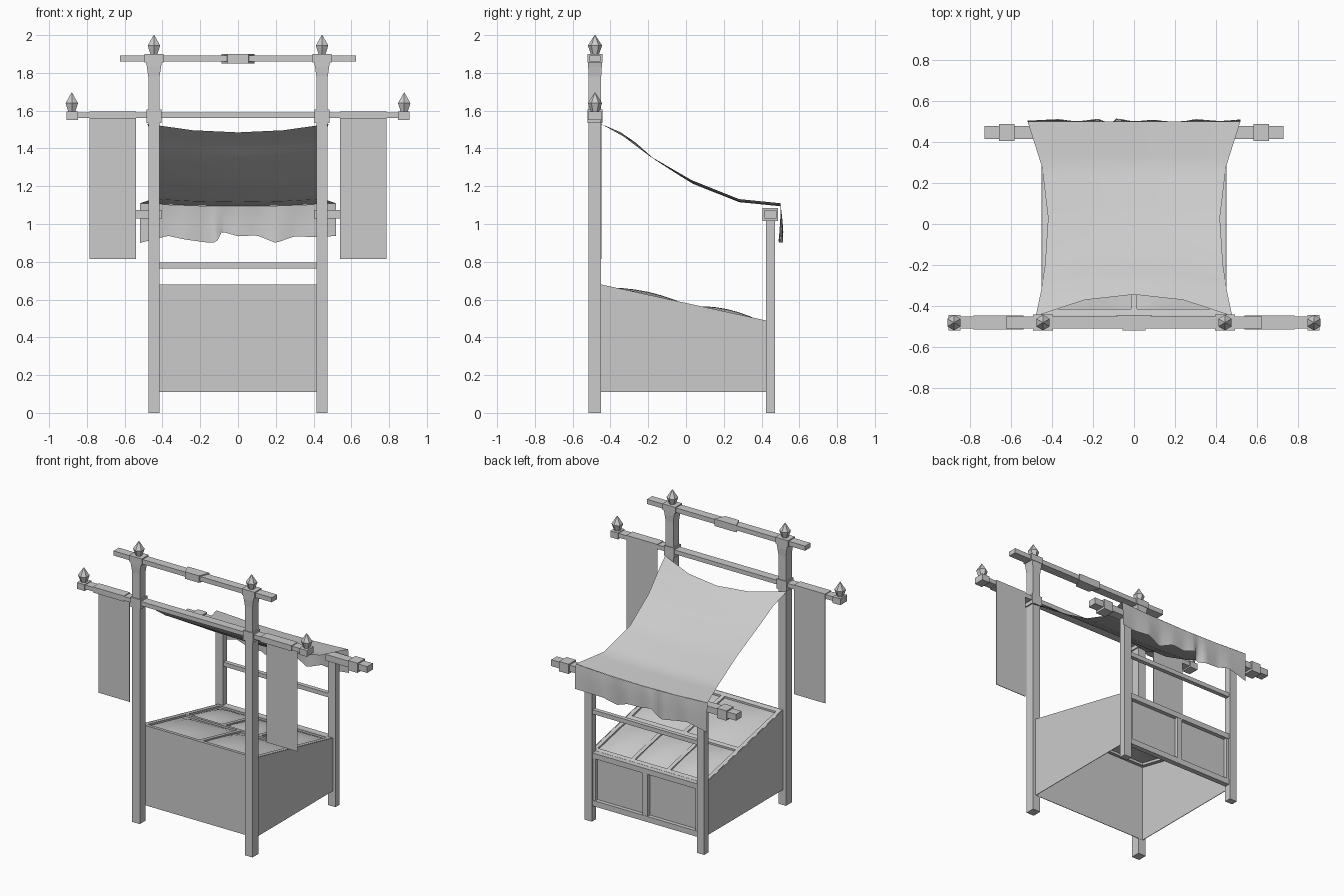
import bpy, bmesh, math
from mathutils import Vector

if "Cube" in bpy.data.objects:
    bpy.data.objects.remove(bpy.data.objects["Cube"])

grey = bpy.data.materials.new("plain_grey")
grey.use_nodes = True
grey.diffuse_color = (0.6, 0.6, 0.6, 1)
grey.node_tree.nodes["Principled BSDF"].inputs["Base Color"].default_value = (0.6, 0.6, 0.6, 1)


def finish(name, bm, smooth=False):
    bmesh.ops.recalc_face_normals(bm, faces=bm.faces)
    mesh = bpy.data.meshes.new(name)
    bm.to_mesh(mesh)
    bm.free()
    mesh.materials.append(grey)
    for p in mesh.polygons:
        p.use_smooth = smooth
    obj = bpy.data.objects.new(name, mesh)
    bpy.context.collection.objects.link(obj)
    return obj


def box(name, x, y, z):
    """Box from three (low, high) ranges."""
    bm = bmesh.new()
    bmesh.ops.create_cube(bm, size=1)
    for v in bm.verts:
        v.co = [sum(r) / 2 + c * (r[1] - r[0]) for r, c in zip((x, y, z), v.co)]
    return finish(name, bm)


def pair(name, x, y, z):
    """Mirrored boxes on both sides."""
    box("left_" + name, x, y, z)
    box("right_" + name, (-x[1], -x[0]), y, z)


def loft(name, rings):
    """Skin closed rings of points and cap both ends."""
    bm = bmesh.new()
    rows = [[bm.verts.new(p) for p in ring] for ring in rings]
    n = len(rows[0])
    for a, b in zip(rows, rows[1:]):
        for i in range(n):
            j = (i + 1) % n
            bm.faces.new((a[i], a[j], b[j], b[i]))
    bm.faces.new(rows[0])
    bm.faces.new(rows[-1])
    return finish(name, bm)


def sheet(name, nu, nv, point):
    """Smooth grid surface from point(u, v), u and v in 0..1."""
    bm = bmesh.new()
    g = [[bm.verts.new(point(i / nu, j / nv)) for i in range(nu + 1)] for j in range(nv + 1)]
    for j in range(nv):
        for i in range(nu):
            bm.faces.new((g[j][i], g[j][i + 1], g[j + 1][i + 1], g[j + 1][i]))
    obj = finish(name, bm, True)
    if obj.data.polygons[0].normal.z < 0:
        obj.data.flip_normals()
    return obj


def interp(table, t):
    """Piecewise linear lookup in rows of (key, values...)."""
    for a, b in zip(table, table[1:]):
        if t <= b[0]:
            f = (t - a[0]) / (b[0] - a[0])
            return [p + (q - p) * f for p, q in zip(a[1:], b[1:])]
    return list(table[-1][1:])


# Tall posts with flared heads, collars and pointed finials
PY = -0.482


def finial(name, x, z):
    profile = [(0.02, 0), (0.038, 0.05), (0.002, 0.105)]
    loft(name, [[(x + r * math.sin(k * math.pi / 3), PY + r * math.cos(k * math.pi / 3), z + h)
                 for k in range(6)] for r, h in profile])


for side, s in (("left", 1), ("right", -1)):
    x = s * 0.445
    loft(side + "_tall_post", [[(x + a * wx, PY + b * wy, z)
                                for a, b in ((-1, -1), (1, -1), (1, 1), (-1, 1))]
                               for z, wx, wy in ((0, .03, .033), (1.78, .03, .033),
                                                 (1.83, .037, .036), (1.86, .043, .036))])
    finial(side + "_post_finial", x, 1.895)
    finial(side + "_arm_finial", s * 0.88, 1.59)
pair("post_head", (0.395, 0.495), (-0.521, -0.443), (1.855, 1.9))
pair("post_collar", (0.406, 0.484), (-0.521, -0.443), (1.535, 1.605))
pair("arm_end", (0.848, 0.908), (-0.52, -0.444), (1.55, 1.595))

# Cross bars
box("upper_bar", (-0.625, 0.625), (-0.512, -0.452), (1.86, 1.893))
box("lower_bar", (-0.86, 0.86), (-0.512, -0.452), (1.56, 1.59))
loft("centre_clamp", [[(-w, y, 1.85), (w, y, 1.85), (w, y, 1.9), (-w, y, 1.9)]
                      for y, w in ((-0.52, 0.055), (-0.444, 0.087))])

# Hanging banners at the back of the bar, each with a sleeve
pair("banner_sleeve", (0.54, 0.785), (-0.516, -0.448), (1.555, 1.595))
pair("banner", (0.54, 0.785), (-0.452, -0.448), (0.815, 1.57))

# Low posts with stub beams through their heads
pair("low_post", (0.415, 0.473), (0.423, 0.47), (0, 1.05))
pair("low_beam", (0.402, 0.73), (0.415, 0.478), (1.03, 1.075))
pair("low_beam_band", (0.585, 0.66), (0.405, 0.488), (1.015, 1.085))
box("rear_rail", (-0.42, 0.42), (0.43, 0.46), (0.765, 0.795))


# Counter: panels, sloping tray and rails
def slope(y):
    return 0.68 - 0.19 * (y + 0.45) / 0.87


box("front_panel", (-0.45, 0.45), (-0.452, -0.448), (0.11, 0.68))
for side, s in (("left", 1), ("right", -1)):
    loft(side + "_panel", [[(s * x, -0.45, 0.11), (s * x, 0.43, 0.11),
                            (s * x, 0.43, slope(0.43)), (s * x, -0.45, 0.68)]
                           for x in (0.449, 0.453)])
box("rear_panel", (-0.42, 0.42), (0.43, 0.434), (0.13, 0.47))
box("rear_top_rail", (-0.42, 0.42), (0.425, 0.462), (0.45, 0.488))
box("rear_bottom_rail", (-0.42, 0.42), (0.425, 0.462), (0.11, 0.15))
box("rear_middle_stile", (-0.02, 0.02), (0.425, 0.46), (0.14, 0.46))
pair("rear_side_stile", (0.395, 0.42), (0.425, 0.458), (0.14, 0.46))


def tray_strip(name, x0, x1, y0, y1):
    loft(name, [[(x, y0, slope(y0) - 0.03), (x, y1, slope(y1) - 0.03),
                 (x, y1, slope(y1)), (x, y0, slope(y0))] for x in (x0, x1)])


tray_strip("tray_front_strip", -0.445, 0.445, -0.447, -0.415)
tray_strip("tray_middle_strip", -0.445, 0.445, 0.01, 0.04)
tray_strip("tray_rear_strip", -0.445, 0.445, 0.395, 0.425)
tray_strip("tray_left_strip", 0.42, 0.447, -0.447, 0.425)
tray_strip("tray_right_strip", -0.447, -0.42, -0.447, 0.425)

# Heaped goods in the tray cells
for row, cols, y0, y1 in (("front", 2, -0.415, 0.01), ("rear", 3, 0.04, 0.395)):
    width = 0.84 / cols
    for c in range(cols):
        x0 = -0.42 + c * width
        if c:
            tray_strip(f"{row}_divider_{c}", x0 - 0.014, x0 + 0.014, y0, y1)

        def heap(u, v):
            y = y0 + (y1 - y0) * v
            lift = 0.028 * max(0, math.sin(math.pi * u) * math.sin(math.pi * v)) ** 0.7
            return (x0 + width * u, y, slope(y) - 0.013 + lift)
        sheet(f"{row}_goods_{c + 1}", 6, 6, heap)

# Sagging awning: (v, y, half width, z)
AWNING = [(0, -0.45, 0.48, 1.53), (0.15, -0.33, 0.455, 1.463), (0.3, -0.2, 0.435, 1.365),
          (0.55, 0.03, 0.42, 1.232), (0.8, 0.28, 0.45, 1.132), (1, 0.5, 0.52, 1.11)]


def awning(u, v):
    y, w, z = interp(AWNING, v)
    s = 2 * u - 1
    arch = 1 - s * s
    pull = arch * (1 - v) ** 3
    return (s * w, y + 0.105 * pull, z - 0.045 * pull - 0.016 * arch * min(1, 2 * v))


sheet("awning", 4, 20, awning)

# Valance with one deep fold: (x, hem height, outward offset)
HEM = [(-0.52, 0.90, 0.0), (-0.37, 0.937, 0.008), (-0.28, 0.918, -0.004), (-0.17, 0.903, 0.01),
       (-0.115, 0.90, -0.022), (-0.085, 0.96, 0.012), (0, 0.935, -0.004), (0.1, 0.94, 0.006),
       (0.2, 0.90, -0.012), (0.3, 0.935, 0.008), (0.42, 0.93, -0.002), (0.52, 0.937, 0.006)]


def valance(u, v):
    x = -0.52 + 1.04 * u
    top = Vector(awning(u, 1))
    hem, out = interp(HEM, x)
    return (x, top.y + 0.005 * min(1, 3 * v) + out * v, top.z + (hem - top.z) * v)


sheet("valance", 48, 4, valance)
